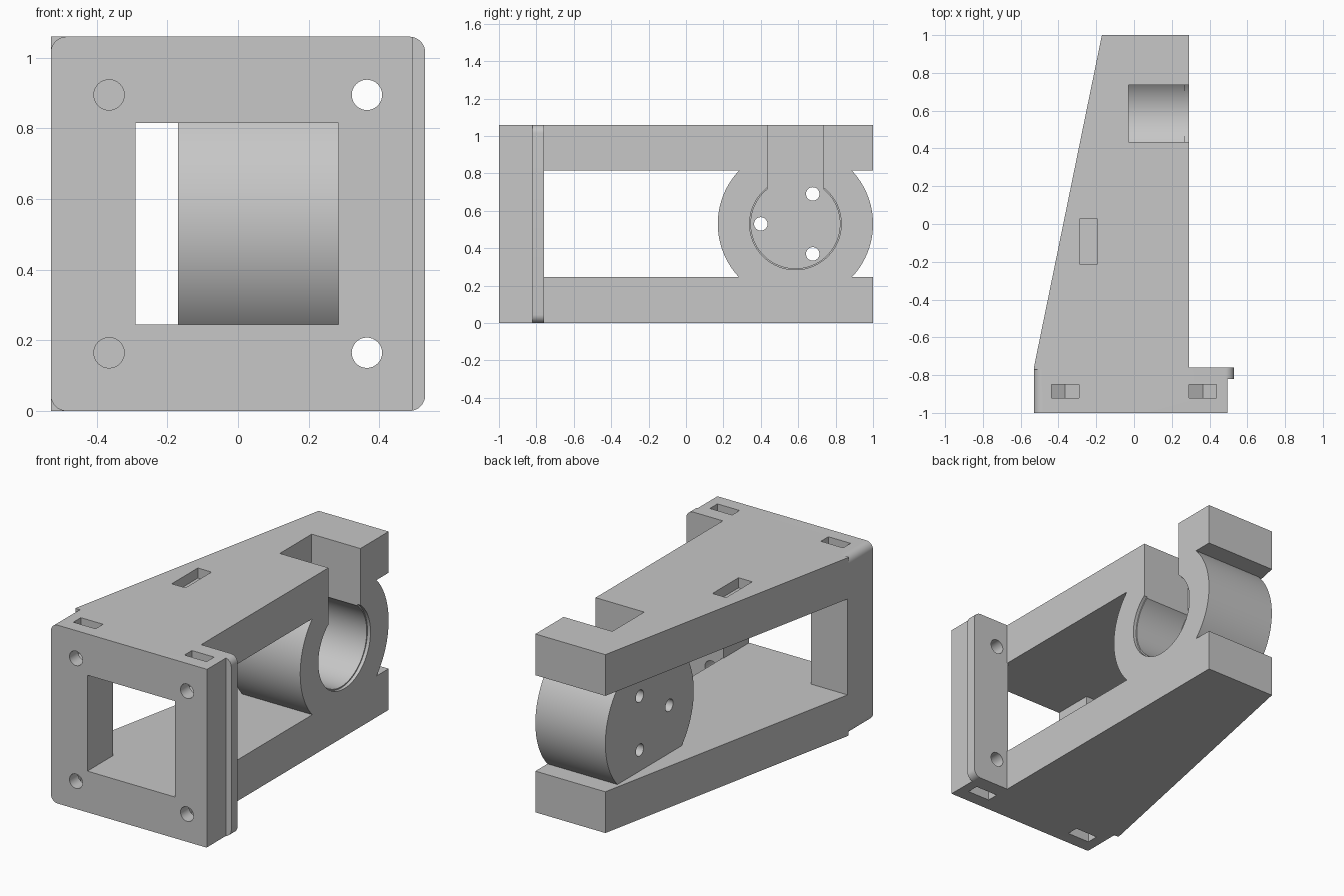
import bpy, bmesh
from math import cos, sin, pi, radians

cube = bpy.data.objects.get("Cube")
if cube:
    bpy.data.objects.remove(cube, do_unlink=True)

grey = bpy.data.materials.new("light grey plastic")
grey.use_nodes = True
colour = (0.57, 0.57, 0.57, 1)
grey.diffuse_color = colour
grey.node_tree.nodes["Principled BSDF"].inputs["Base Color"].default_value = colour


def prism(name, profile, axis, lo, hi):
    """Extrude a 2D profile along one axis, from lo to hi."""
    place = {"x": lambda a, b, h: (h, a, b),
             "y": lambda a, b, h: (a, h, b),
             "z": lambda a, b, h: (a, b, h)}[axis]
    bm = bmesh.new()
    bottom = [bm.verts.new(place(a, b, lo)) for a, b in profile]
    top = [bm.verts.new(place(a, b, hi)) for a, b in profile]
    bm.faces.new(bottom)
    bm.faces.new(top)
    for i in range(len(profile)):
        j = (i + 1) % len(profile)
        bm.faces.new((bottom[i], bottom[j], top[j], top[i]))
    bmesh.ops.recalc_face_normals(bm, faces=bm.faces)
    mesh = bpy.data.meshes.new(name)
    bm.to_mesh(mesh)
    bm.free()
    mesh.materials.append(grey)
    obj = bpy.data.objects.new(name, mesh)
    bpy.context.collection.objects.link(obj)
    return obj


def rect(a0, a1, b0, b1):
    return [(a0, b0), (a1, b0), (a1, b1), (a0, b1)]


def circle(a, b, r, n=96):
    return [(a + r * cos(2 * pi * i / n), b + r * sin(2 * pi * i / n)) for i in range(n)]


def rounded(a0, a1, b0, b1, r, n=8):
    corners = [(a1 - r, b1 - r), (a0 + r, b1 - r), (a0 + r, b0 + r), (a1 - r, b0 + r)]
    return [(a + r * cos(pi / 2 * (k + i / n)), b + r * sin(pi / 2 * (k + i / n)))
            for k, (a, b) in enumerate(corners) for i in range(n + 1)]


def combine(target, other, operation):
    """Apply a boolean and discard the second object."""
    mod = target.modifiers.new("boolean", "BOOLEAN")
    mod.operation = operation
    mod.solver = "EXACT"
    mod.object = other
    bpy.context.view_layer.objects.active = target
    bpy.ops.object.modifier_apply(modifier=mod.name)
    bpy.data.objects.remove(other, do_unlink=True)


def cut(target, *args):
    combine(target, prism("cutter", *args), "DIFFERENCE")


HALF, HEIGHT, MID = 0.53, 1.06, 0.53
SIDE, BACK = 0.29, -0.76          # flat side of the arms, rear of the plate
LOW, HIGH = 0.245, 0.815          # opening between the arms

# Front plate with a rear flange, window and screw holes
bracket = prism("motor_bracket", rounded(-HALF, HALF, 0, HEIGHT, 0.045), "y", -1, BACK)
cut(bracket, rect(0.495, 0.7, -0.1, 1.2), "y", -1.1, -0.82)
cut(bracket, rect(-0.29, 0.285, LOW, HIGH), "y", -1.1, -0.7)
for x in (-0.365, 0.365):
    for s in (-1, 1):
        z = MID + s * 0.365
        cut(bracket, circle(x, z, 0.043, 32), "y", -1.1, -0.7)
        # Captive nut slot with a pointed floor
        slot = [(x - 0.073, MID + s * 0.7), (x - 0.073, z - s * 0.042), (x, z - s * 0.084),
                (x + 0.073, z - s * 0.042), (x + 0.073, MID + s * 0.7)]
        cut(bracket, slot, "y", -0.92, -0.85)

# Tapered upper and lower arms
arm = [(-HALF, BACK - 0.01), (SIDE, BACK - 0.01), (SIDE, 1), (-0.17, 1), (-HALF, BACK)]
for name, z0, z1 in (("lower_arm", 0, LOW), ("upper_arm", HIGH, HEIGHT)):
    combine(bracket, prism(name, arm, "z", z0, z1), "UNION")

# Barrel between the arms, with a stepped socket open at the top
cy = 0.585
combine(bracket, prism("barrel", circle(cy, MID, 0.415, 128), "x", -0.17, SIDE), "UNION")
cut(bracket, circle(cy, MID, 0.238), "x", -0.03, 0.4)
cut(bracket, circle(cy, MID, 0.245), "x", 0.27, 0.4)
cut(bracket, rect(0.435, 0.735, MID, 1.2), "x", -0.03, 0.4)
for k in range(3):
    a = radians(60 + 120 * k)
    cut(bracket, circle(cy + 0.185 * cos(a), MID + 0.185 * sin(a), 0.036, 32), "x", -0.3, 0.1)

# Shallow recess on top of the upper arm
cut(bracket, rect(-0.285, -0.195, -0.215, 0.03), "z", HEIGHT - 0.06, 1.2)

bpy.ops.object.select_all(action="DESELECT")
bracket.select_set(True)
bpy.context.view_layer.objects.active = bracket
bpy.ops.object.shade_smooth_by_angle(angle=radians(30))
